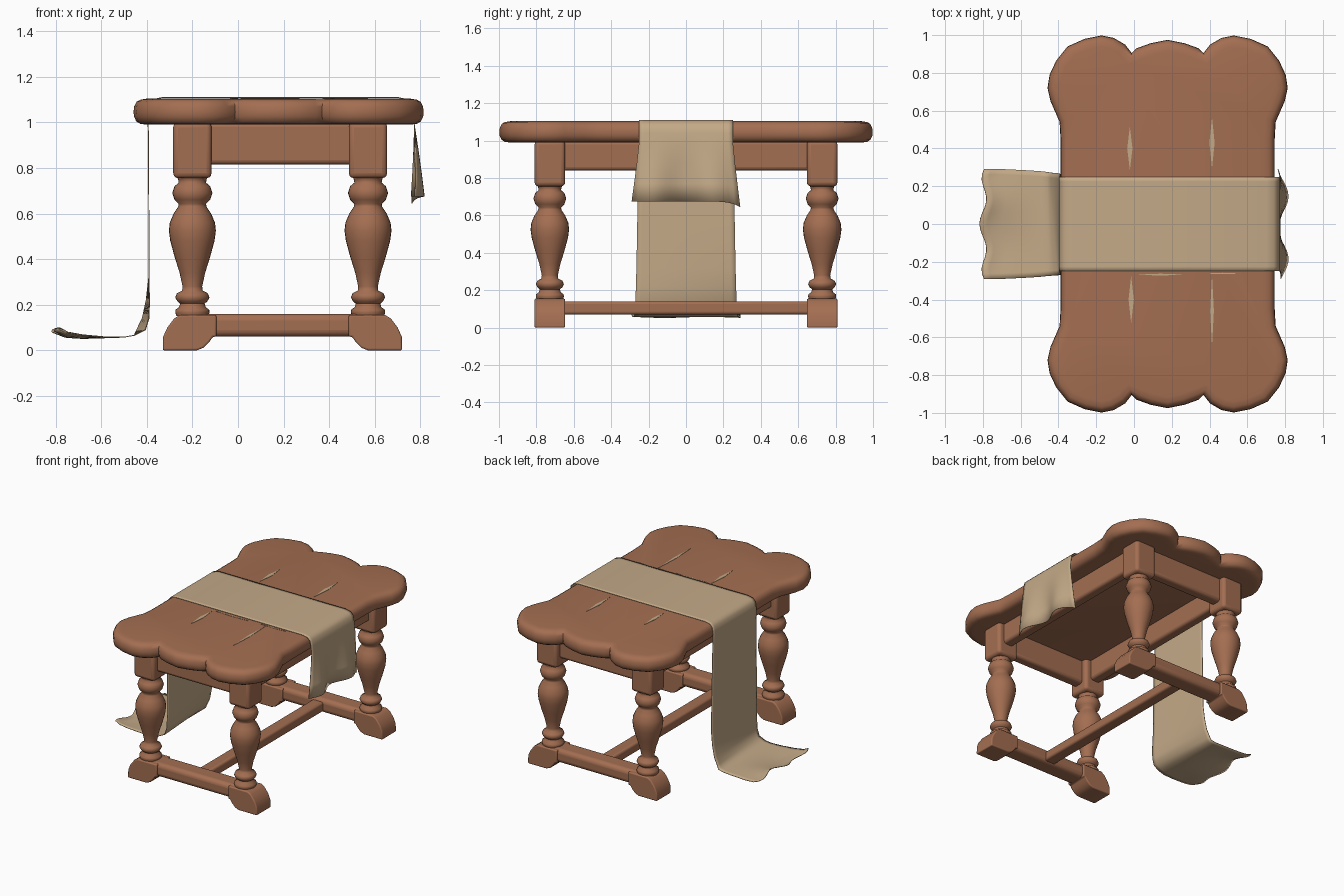
import bpy, bmesh, math

if "Cube" in bpy.data.objects:
    bpy.data.objects.remove(bpy.data.objects["Cube"])


def material(name, rgb):
    m = bpy.data.materials.new(name)
    m.diffuse_color = (*rgb, 1)
    m.use_nodes = True
    m.node_tree.nodes["Principled BSDF"].inputs["Base Color"].default_value = m.diffuse_color
    return m


WOOD = material("brown wood", (0.37, 0.157, 0.083))
LINEN = material("beige linen", (0.55, 0.40, 0.245))
CX = 0.185                                   # middle of the table in x
LEG_X, LEG_Y = 0.385, 0.728


def make(name, verts, faces, mat, bevel=0, segs=3, angle=40):
    me = bpy.data.meshes.new(name)
    me.from_pydata(verts, [], faces)
    ob = bpy.data.objects.new(name, me)
    bpy.context.collection.objects.link(ob)
    bm = bmesh.new()
    bm.from_mesh(me)
    bmesh.ops.recalc_face_normals(bm, faces=bm.faces)
    bm.to_mesh(me)
    bm.free()
    me.materials.append(mat)
    if bevel:
        b = ob.modifiers.new("bevel", 'BEVEL')
        b.width, b.segments, b.limit_method = bevel, segs, 'ANGLE'
        b.angle_limit = math.radians(35)
    for o in bpy.context.selected_objects:
        o.select_set(False)
    ob.select_set(True)
    bpy.context.view_layer.objects.active = ob
    bpy.ops.object.shade_smooth_by_angle(angle=math.radians(angle))
    return ob


def rings(loops):
    """Faces joining equal closed loops, capped at both ends."""
    n = len(loops[0])
    verts = [p for l in loops for p in l]
    faces = [(k * n + i, k * n + (i + 1) % n, (k + 1) * n + (i + 1) % n, (k + 1) * n + i)
             for k in range(len(loops) - 1) for i in range(n)]
    faces += [tuple(range(n))[::-1], tuple(range(len(verts) - n, len(verts)))]
    return verts, faces


def box(name, x, y, z, mat=WOOD, bevel=0.0, segs=3):
    loops = [[(x[0], y[0], h), (x[1], y[0], h), (x[1], y[1], h), (x[0], y[1], h)] for h in z]
    return make(name, *rings(loops), mat, bevel, segs)


# Table top: scalloped outline with a rounded edge
quarter = [(0, .975), (.09, .957), (.165, .93), (.19, .905), (.225, .95), (.285, .985), (.35, .998),
           (.44, .98), (.53, .94), (.59, .865), (.625, .79), (.636, .72), (.62, .65), (.572, .54), (.567, .45)]
right = quarter + [(x, -y) for x, y in quarter[::-1]]
outline = right + [(-x, y) for x, y in right[::-1][1:-1]]
outline = outline[::-1]                      # counter-clockwise


def inset(pts, d):
    out = []
    for i, (x, y) in enumerate(pts):
        (ax, ay), (bx, by) = pts[i - 1], pts[(i + 1) % len(pts)]
        tx, ty = bx - ax, by - ay
        l = math.hypot(tx, ty)
        out.append((x - ty / l * d, y + tx / l * d))
    return out


edge = [(.055, .99), (.03, .993), (.012, 1.004), (.002, 1.025), (0, 1.045), (.003, 1.07), (.014, 1.09),
        (.03, 1.099), (.06, 1.104)]
make("table_top", *rings([[(x + .178, y, z) for x, y in inset(outline, d)] for d, z in edge]), WOOD, angle=50)

# Turned legs with square upper blocks
profile = [(.07, .77), (.062, .748), (.06, .735), (.078, .72), (.088, .69), (.078, .66), (.06, .642),
           (.062, .63), (.082, .60), (.099, .56), (.103, .525), (.097, .48), (.078, .41), (.056, .34),
           (.043, .28), (.045, .262), (.068, .25), (.075, .232), (.066, .215), (.054, .205), (.058, .19),
           (.074, .178), (.075, .165), (.07, .15)]
N = 28
for sx, side in ((-1, "left"), (1, "right")):
    for sy, end in ((-1, "front"), (1, "back")):
        x, y = CX + sx * LEG_X, sy * LEG_Y
        loops = [[(x + r * math.cos(2 * math.pi * i / N), y + r * math.sin(2 * math.pi * i / N), z)
                  for i in range(N)] for r, z in profile]
        make(f"{end}_{side}_turned_leg", *rings(loops), WOOD, angle=60)
        box(f"{end}_{side}_leg_block", (x - .084, x + .084), (y - .082, y + .082), (.755, 1.0), bevel=.022)
        # Shaped foot under the leg
        foot = [(.29, .155), (.45, .155), (.475, .14), (.505, .10), (.523, .06), (.525, 0),
                (.375, 0), (.345, .012), (.322, .035), (.305, .06), (.29, .06)]
        loops = [[(CX + .01 + sx * px, y + w, z) for px, z in foot] for w in (-.082, .082)]
        make(f"{end}_{side}_foot", *rings(loops), WOOD, .014, 3, 50)

# Cross bars between the feet, end aprons
for sy, end in ((-1, "front"), (1, "back")):
    y = sy * LEG_Y
    box(f"{end}_foot_bar", (CX - .34, CX + .36), (y - .07, y + .07), (.06, .16), bevel=.03, segs=4)
    box(f"{end}_apron", (CX - .33, CX + .33), (y - .04, y + .04), (.815, 1.0), bevel=.02)

# Long stretcher and side aprons
box("long_stretcher", (CX - .045, CX + .045), (-.69, .69), (.07, .14), bevel=.015)
for sx, side in ((-1, "left"), (1, "right")):
    x = CX + sx * LEG_X
    box(f"{side}_apron", (x - .04, x + .04), (-.68, .68), (.84, 1.0), bevel=.02)

# Cloth runner: path of (x, z, half width) swept across y
path = [(-.80, .085, .29), (-.76, .068, .292), (-.69, .06, .29), (-.58, .057, .285), (-.50, .058, .28),
        (-.455, .066, .275), (-.425, .09, .272), (-.405, .14, .27), (-.395, .22, .268), (-.391, .32, .265),
        (-.391, .60, .26), (-.393, .95, .252), (-.395, 1.04, .25), (-.388, 1.08, .25), (-.37, 1.10, .25),
        (-.33, 1.109, .25), (.18, 1.109, .25), (.70, 1.109, .25), (.74, 1.10, .25), (.76, 1.08, .25),
        (.768, 1.04, .25), (.774, .98, .252), (.78, .88, .263), (.785, .77, .277), (.788, .675, .29)]
M = 20
verts = []
for x, z, w in path:
    hang = max(0, (.98 - z) / .3) if x > .7 else 0
    curl = max(0, (-.55 - x) / .25)
    for j in range(M + 1):
        v = 2 * j / M - 1
        px = x + hang * .028 * math.sin(5.5 * v - 1.2) - curl * .018 * math.cos(7 * v) + curl * .02 * v ** 4
        pz = z - hang * .03 * max(0, v) ** 6 + curl * .014 * math.sin(4 * v)
        if -.45 < x < -.39 and z < .3:       # slight twist where it meets the ground
            px += .018 * (-v) * (.3 - z) / .2
        verts.append((px, v * w, pz))
faces = [(a * (M + 1) + j, a * (M + 1) + j + 1, (a + 1) * (M + 1) + j + 1, (a + 1) * (M + 1) + j)
         for a in range(len(path) - 1) for j in range(M)]
cloth = make("cloth_runner", verts, faces, LINEN, angle=60)
s = cloth.modifiers.new("thickness", 'SOLIDIFY')
s.thickness, s.offset = .004, 0

# Thin slivers of linen showing on the table top
slivers = [(-.022, .40, .014, .115), (.413, .43, .014, .135), (-.015, -.40, .014, .125), (.413, -.46, .01, .19),
           (.14, -.268, .13, .005), (.47, -.262, .10, .004)]
for k, (x, y, a, b) in enumerate(slivers):
    loops = [[(x - a, y, h), (x, y - b, h), (x + a, y, h), (x, y + b, h)] for h in (1.10, 1.106)]
    make(f"linen_sliver_{k + 1}", *rings(loops), LINEN)
